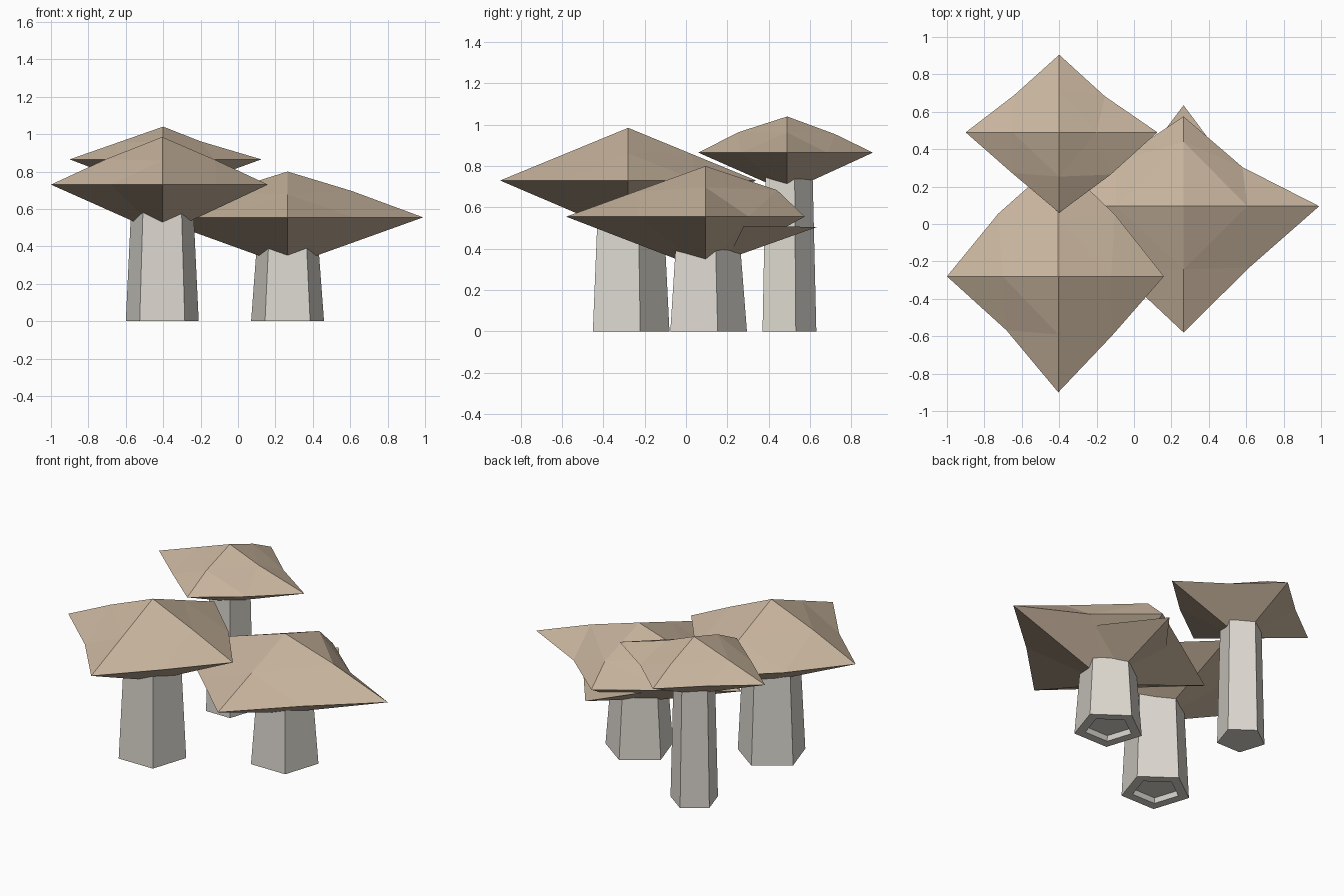
import bpy, bmesh
from math import sin, cos, pi, radians

if "Cube" in bpy.data.objects:
    bpy.data.objects.remove(bpy.data.objects["Cube"])


def material(name, rgb):
    m = bpy.data.materials.new(name)
    m.diffuse_color = (*rgb, 1)
    m.use_nodes = True
    m.node_tree.nodes["Principled BSDF"].inputs["Base Color"].default_value = m.diffuse_color
    return m


CAP = material("tan_cap", (0.58, 0.46, 0.34))
STEM = material("pale_stem", (0.71, 0.68, 0.62))


def finish(name, bm, mat):
    bmesh.ops.recalc_face_normals(bm, faces=bm.faces)
    me = bpy.data.meshes.new(name)
    bm.to_mesh(me)
    bm.free()
    me.materials.append(mat)
    ob = bpy.data.objects.new(name, me)
    bpy.context.collection.objects.link(ob)
    return ob


# Five-sided tapering stem, flat side to the front, optionally recessed base
def stem(name, x, y, r0, r1, top, recess):
    bm = bmesh.new()

    def ring(r, z):
        return [bm.verts.new((x + r * cos(radians(90 + 72 * i)),
                              y + r * sin(radians(90 + 72 * i)), z)) for i in range(5)]
    rings = [ring(r0, 0), ring(r1, top)]
    if recess:
        rings = [ring(r0 * 0.62, 0.03), ring(r0 * 0.68, 0)] + rings
    for a, b in zip(rings, rings[1:]):
        for i in range(5):
            j = (i + 1) % 5
            bm.faces.new((a[i], a[j], b[j], b[i]))
    bm.faces.new(rings[0])
    bm.faces.new(rings[-1])
    return finish(name, bm, STEM)


# Diamond cap: corners right/back/left/front, rim mid points pushed in or out,
# ridges = (fraction, lift) of a bend on each upper ridge
def cap(name, x, y, rim_z, top_z, low_z, reach, mids, ridges):
    bm = bmesh.new()
    dirs = [(1, 0), (0, 1), (-1, 0), (0, -1)]
    corner = [(dx * r, dy * r) for (dx, dy), r in zip(dirs, reach)]
    top = bm.verts.new((x, y, top_z))
    low = bm.verts.new((x, y, low_z))
    rim, bend = [], []
    for i in range(4):
        a, b = corner[i], corner[(i + 1) % 4]
        rim.append(bm.verts.new((x + a[0], y + a[1], rim_z)))
        rim.append(bm.verts.new((x + (a[0] + b[0]) / 2 * mids[i],
                                 y + (a[1] + b[1]) / 2 * mids[i], rim_z)))
        f, lift = ridges[i]
        bend.append(bm.verts.new((x + a[0] * f, y + a[1] * f,
                                  top_z + (rim_z - top_z) * f + lift)))
    for i in range(4):
        j = (i + 1) % 4
        c, m, d = rim[2 * i], rim[2 * i + 1], rim[2 * j]
        for tri in ((top, bend[i], bend[j]), (bend[i], m, bend[j]),
                    (bend[i], c, m), (bend[j], m, d), (low, m, c), (low, d, m)):
            bm.faces.new(tri)
    return finish(name, bm, CAP)


# Front left mushroom
stem("front_left_stem", -0.405, -0.285, 0.205, 0.174, 0.62, True)
cap("front_left_cap", -0.405, -0.28, 0.73, 0.985, 0.465, (0.565, 0.62, 0.595, 0.62),
    (1.07, 1.08, 0.93, 1.02), ((0.5, 0.005), (0.5, 0.0), (0.5, 0.01), (0.5, 0.0)))

# Right mushroom
stem("right_stem", 0.265, 0.09, 0.205, 0.172, 0.42, True)
cap("right_cap", 0.265, 0.095, 0.555, 0.80, 0.295, (0.725, 0.48, 0.72, 0.675),
    (0.87, 1.0, 1.0, 0.97), ((0.47, 0.012), (0.72, 0.06), (0.5, 0.01), (0.5, 0.0)))

# Small lip poking out behind the right cap
bm = bmesh.new()
pts = [bm.verts.new(p) for p in ((0.265, 0.635, 0.505), (0.53, 0.28, 0.51),
                                 (0.0, 0.28, 0.51), (0.265, 0.2, 0.35))]
for t in ((0, 1, 2), (0, 1, 3), (0, 2, 3), (1, 2, 3)):
    bm.faces.new([pts[i] for i in t])
finish("right_cap_lip", bm, CAP)

# Rear left mushroom, taller and thinner
stem("rear_left_stem", -0.4, 0.487, 0.144, 0.125, 0.80, False)
cap("rear_left_cap", -0.4, 0.49, 0.865, 1.04, 0.675, (0.525, 0.415, 0.5, 0.43),
    (0.93, 0.96, 1.01, 1.05), ((0.38, -0.012), (0.56, 0.012), (0.5, 0.0), (0.55, 0.02)))
